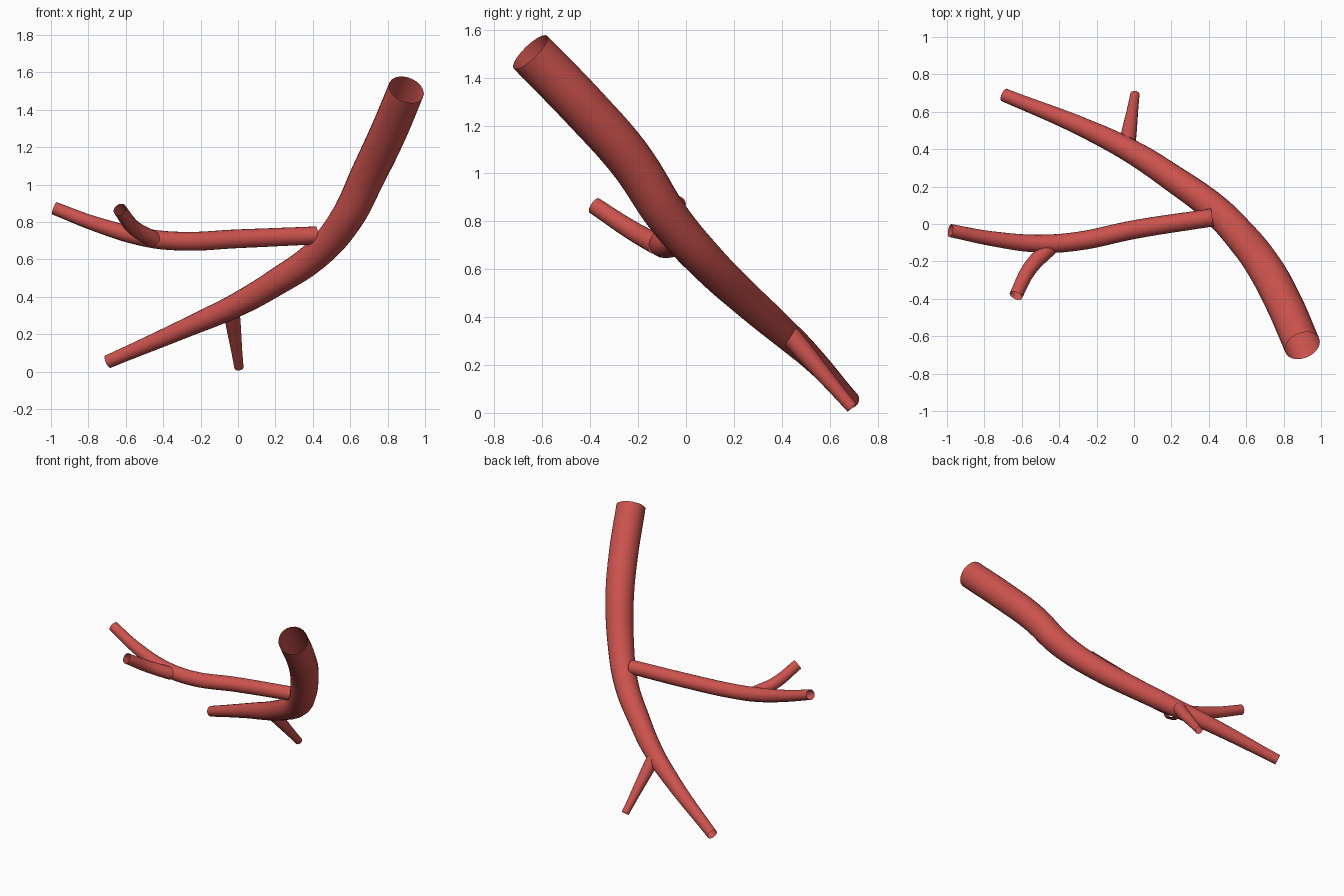
import bpy

if "Cube" in bpy.data.objects:
    bpy.data.objects.remove(bpy.data.objects["Cube"])

# One flat red for every vessel
red = bpy.data.materials.new("vessel_red")
red.diffuse_color = (0.60, 0.085, 0.075, 1)
red.use_nodes = True
red.node_tree.nodes["Principled BSDF"].inputs["Base Color"].default_value = red.diffuse_color


def vessel(name, points):
    """Open, tapering tube through points of (x, y, z, radius)."""
    curve = bpy.data.curves.new(name, 'CURVE')
    curve.dimensions = '3D'
    curve.bevel_depth = 1.0
    curve.bevel_resolution = 8
    curve.resolution_u = 10
    curve.use_fill_caps = False
    spline = curve.splines.new('BEZIER')
    spline.radius_interpolation = 'CARDINAL'
    spline.bezier_points.add(len(points) - 1)
    for bp, (x, y, z, r) in zip(spline.bezier_points, points):
        bp.co = (x, y, z)
        bp.radius = r
        bp.handle_left_type = bp.handle_right_type = 'AUTO'
    ob = bpy.data.objects.new(name, curve)
    bpy.context.collection.objects.link(ob)
    bpy.ops.object.select_all(action='DESELECT')
    ob.select_set(True)
    bpy.context.view_layer.objects.active = ob
    bpy.ops.object.convert(target='MESH')
    ob = bpy.context.object
    ob.data.materials.clear()
    ob.data.materials.append(red)
    bpy.ops.object.shade_smooth_by_angle()


# Main trunk, wide at the top and narrow at the foot
vessel("main_trunk", [
    (0.90, -0.65, 1.507, 0.098), (0.80, -0.42, 1.27, 0.098),
    (0.70, -0.235, 1.06, 0.095), (0.575, -0.07, 0.81, 0.088),
    (0.42, 0.09, 0.627, 0.080), (0.20, 0.25, 0.475, 0.072),
    (0.0, 0.38, 0.36, 0.064), (-0.257, 0.51, 0.243, 0.052),
    (-0.695, 0.69, 0.053, 0.036)])

# Long side branch
vessel("side_branch", [
    (0.42, 0.035, 0.728, 0.048), (0.0, -0.03, 0.71, 0.050),
    (-0.30, -0.092, 0.697, 0.050), (-0.50, -0.105, 0.717, 0.048),
    (-0.75, -0.08, 0.785, 0.040), (-0.982, -0.035, 0.873, 0.035)])

# Twig forking off the side branch
vessel("side_twig", [
    (-0.45, -0.125, 0.705, 0.043), (-0.555, -0.235, 0.768, 0.040),
    (-0.632, -0.383, 0.866, 0.036)])

# Short twig low on the trunk
vessel("lower_twig", [
    (-0.035, 0.433, 0.325, 0.044), (0.005, 0.693, 0.022, 0.025)])
